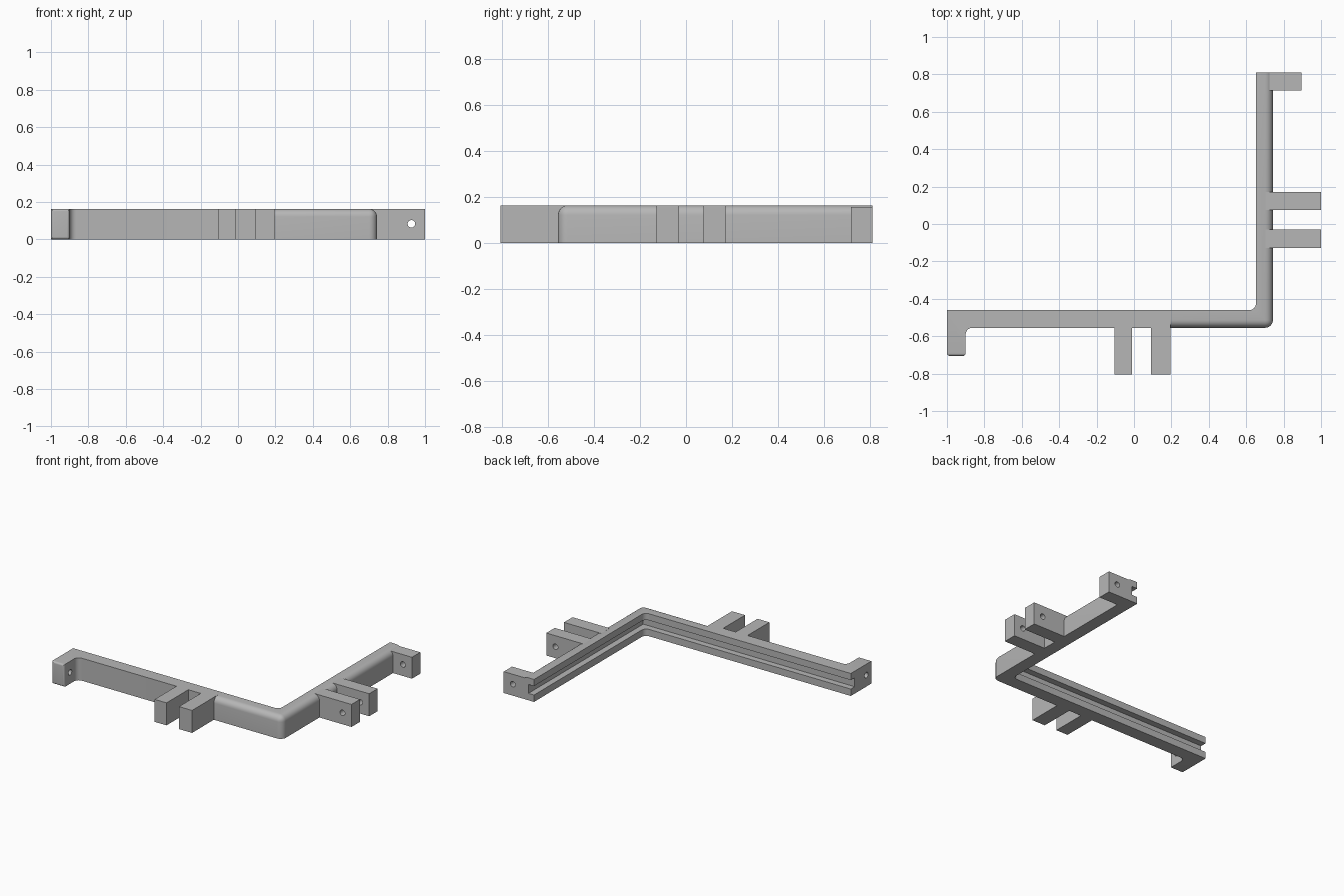
import bpy, bmesh, math
from mathutils import Matrix

if "Cube" in bpy.data.objects:
    bpy.data.objects.remove(bpy.data.objects["Cube"])

H = 0.163
GREY = (0.47, 0.47, 0.47, 1)
mat = bpy.data.materials.new("light grey")
mat.use_nodes = True
mat.diffuse_color = GREY
mat.node_tree.nodes["Principled BSDF"].inputs["Base Color"].default_value = GREY


def finish(bm, name, helper=False):
    bmesh.ops.recalc_face_normals(bm, faces=bm.faces)
    mesh = bpy.data.meshes.new(name)
    bm.to_mesh(mesh)
    bm.free()
    mesh.materials.append(mat)
    obj = bpy.data.objects.new(name, mesh)
    bpy.context.scene.collection.objects.link(obj)
    if helper:
        obj.hide_render = True
        obj.hide_set(True)
        obj.display_type = 'WIRE'
    return obj


def prism(outline, z0=0.0, z1=H):
    bm = bmesh.new()
    base = bm.faces.new([bm.verts.new((x, y, z0)) for x, y in outline])
    top = bmesh.ops.extrude_face_region(bm, geom=[base])["geom"]
    verts = [g for g in top if isinstance(g, bmesh.types.BMVert)]
    bmesh.ops.translate(bm, verts=verts, vec=(0, 0, z1 - z0))
    bmesh.ops.recalc_face_normals(bm, faces=bm.faces)
    return bm


def box(x0, x1, y0, y1, z0=0.0, z1=H):
    return prism([(x0, y0), (x1, y0), (x1, y1), (x0, y1)], z0, z1)


def round_edges(bm, rule, radius):
    """Round every edge whose two ends satisfy the rule."""
    edges = [e for e in bm.edges if rule(e.verts[0].co, e.verts[1].co)]
    bmesh.ops.bevel(bm, geom=edges, offset=radius, segments=6,
                    profile=0.5, affect='EDGES')


def upright_at(x, y):
    def near(p):
        return abs(p.x - x) < 1e-4 and abs(p.y - y) < 1e-4
    return lambda a, b: near(a) and near(b)


def drill(name, axis, centre, length):
    bm = bmesh.new()
    bmesh.ops.create_cone(bm, cap_ends=True, segments=24, radius1=0.02,
                          radius2=0.02, depth=length)
    turn = Matrix.Rotation(math.pi / 2, 4, 'Y' if axis == 'x' else 'X')
    bmesh.ops.transform(bm, matrix=Matrix.Translation(centre) @ turn, verts=bm.verts)
    return finish(bm, name, helper=True)


def cut(obj, cutter):
    mod = obj.modifiers.new("cut", 'BOOLEAN')
    mod.operation = 'DIFFERENCE'
    mod.solver = 'EXACT'
    mod.object = cutter


def smooth(obj):
    bpy.ops.object.select_all(action='DESELECT')
    obj.select_set(True)
    bpy.context.view_layer.objects.active = obj
    bpy.ops.object.shade_smooth_by_angle(angle=math.radians(30))


FRONT, BACK = -0.555, -0.46      # faces of the long arm
INNER, OUTER = 0.652, 0.743      # faces of the side arm
JOIN, END = 0.195, 0.81

# Corner piece and side arm, rounded along the outer top edge
bm = prism([(JOIN, FRONT), (OUTER, FRONT), (OUTER, END),
            (INNER, END), (INNER, BACK), (JOIN, BACK)])
round_edges(bm, upright_at(INNER, BACK), 0.035)


def outer_edge(a, b):
    def on_side(p): return abs(p.x - OUTER) < 1e-4
    def on_front(p): return abs(p.y - FRONT) < 1e-4
    top = min(a.z, b.z) > H - 1e-4
    along = (on_side(a) and on_side(b)) or (on_front(a) and on_front(b))
    return (top and along) or upright_at(OUTER, FRONT)(a, b)


round_edges(bm, outer_edge, 0.042)
corner_arm = finish(bm, "corner_arm")

# Square long arm ending in a hook
HOOK_X, HOOK_Y = -0.9, -0.705
bm = prism([(-1, BACK), (-1, HOOK_Y), (HOOK_X, HOOK_Y),
            (HOOK_X, FRONT), (JOIN, FRONT), (JOIN, BACK)])
round_edges(bm, upright_at(HOOK_X, FRONT), 0.035)
round_edges(bm, lambda a, b: max(a.y, b.y) < HOOK_Y + 1e-4, 0.014)
hook_arm = finish(bm, "hook_arm")

# Groove along the inside of both arms
groove = finish(box(-1.1, INNER + 0.045, BACK - 0.045, 1.0, 0.05, 0.115),
                "groove_cutter", helper=True)
cut(corner_arm, groove)
cut(hook_arm, groove)
cut(hook_arm, drill("hook_drill", 'x', (-0.95, -0.638, 0.083), 0.2))
smooth(corner_arm)
smooth(hook_arm)

# Plain front tabs
for name, x0, x1 in (("front_tab_right", -0.105, -0.01),
                     ("front_tab_left", 0.09, JOIN)):
    finish(box(x0, x1, -0.805, FRONT), name)

# Drilled side tabs
side_drill = drill("side_drill", 'y', (0.927, 0.02, 0.083), 0.5)
end_drill = drill("end_drill", 'y', (0.822, 0.76, 0.083), 0.2)
for name, x1, y0, y1, top, bit in (
        ("side_tab_front", 1.0, -0.128, -0.03, H, side_drill),
        ("side_tab_back", 1.0, 0.075, 0.172, H, side_drill),
        ("end_tab", 0.895, 0.715, END, 0.155, end_drill)):
    tab = finish(box(0.702, x1, y0, y1, 0, top), name)
    cut(tab, bit)
    smooth(tab)
